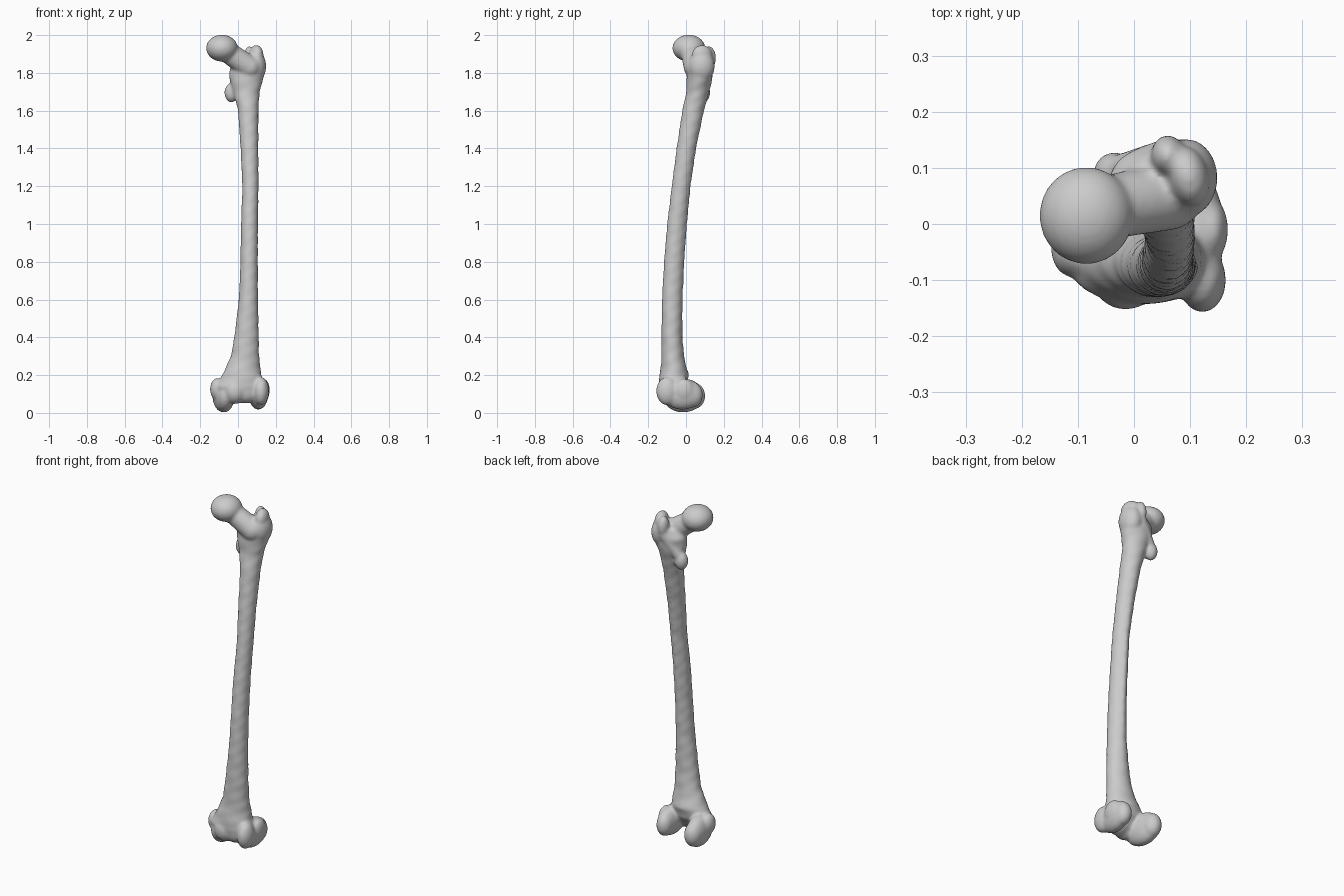
import bpy
import bmesh
from math import sin, cos, pi, exp, radians
from mathutils import Matrix, Vector, Euler

default_cube = bpy.data.objects.get("Cube")
if default_cube:
    bpy.data.objects.remove(default_cube, do_unlink=True)

bm = bmesh.new()


def lump(center, radii, turn=0, tilt=0):
    """Ellipsoid mass, turned about z and tilted about y (degrees)."""
    rotation = Euler((0, radians(tilt), radians(turn)))
    matrix = Matrix.LocRotScale(Vector(center), rotation, Vector(radii))
    bmesh.ops.create_uvsphere(bm, u_segments=32, v_segments=20, radius=1, matrix=matrix)


def bridge(start, end, start_radius, end_radius, steps=9):
    """Tapered rounded bar made of overlapping balls."""
    for i in range(steps):
        t = i / (steps - 1)
        radius = start_radius + (end_radius - start_radius) * t
        lump(Vector(start).lerp(Vector(end), t), (radius, radius, radius))


def section_at(sections, z):
    """Interpolate the extents (left, right, front, back) at height z."""
    for low, high in zip(sections, sections[1:]):
        if z <= high[0]:
            t = (z - low[0]) / (high[0] - low[0])
            return [a + (b - a) * t for a, b in zip(low[1:], high[1:])]
    return sections[-1][1:]


def shaft(sections, rings=150, sides=40):
    """Bowed loft with a ridge along the back and a slightly uneven surface."""
    bottom, top = sections[0][0], sections[-1][0]
    loops = []
    for i in range(rings):
        z = bottom + (top - bottom) * i / (rings - 1)
        x_min, x_max, y_min, y_max = section_at(sections, z)
        ridge = 0.14 * exp(-((z - 1) / 0.45) ** 2)
        loop = []
        for j in range(sides):
            a = 2 * pi * j / sides
            back = exp(-((a - pi / 2) / 0.35) ** 2)
            uneven = sin(z * 53 + 2 * a) + sin(z * 91 - 3 * a)
            r = 1 + ridge * (back - 0.4 * max(sin(a), 0)) + 0.012 * uneven
            x = (x_min + x_max) / 2 + (x_max - x_min) / 2 * r * cos(a)
            y = (y_min + y_max) / 2 + (y_max - y_min) / 2 * r * sin(a)
            loop.append(bm.verts.new((x, y, z)))
        loops.append(loop)
    for lower, upper in zip(loops, loops[1:]):
        for j in range(sides):
            k = (j + 1) % sides
            bm.faces.new((lower[j], lower[k], upper[k], upper[j]))
    bm.faces.new(list(reversed(loops[0])))
    bm.faces.new(loops[-1])


# Shaft: height, left, right, front and back extents
shaft([
    (.08, -.09, .13, -.13, -.04),
    (.14, -.115, .145, -.145, 0),
    (.2, -.085, .125, -.14, .015),
    (.25, -.06, .117, -.133, 0),
    (.3, -.038, .112, -.13, -.01),
    (.4, -.02, .11, -.13, -.02),
    (.6, .004, .106, -.127, -.02),
    (.8, .013, .105, -.117, -.012),
    (1, .016, .106, -.1, .002),
    (1.2, .023, .109, -.076, .022),
    (1.4, .013, .108, -.05, .052),
    (1.6, 0, .108, -.02, .095),
    (1.7, -.025, .114, .002, .122),
    (1.76, -.045, .133, .004, .138),
    (1.82, -.045, .142, .004, .142),
    (1.87, -.01, .135, .012, .13),
])

# Ball head and neck
lump((-.085, .015, 1.931), (.084, .087, .071))
bridge((-.07, .025, 1.92), (.06, .05, 1.83), .056, .062)

# Greater trochanter: outer mass, raised tip and rear hook
lump((.093, .082, 1.835), (.056, .07, .085))
lump((.097, .085, 1.895), (.036, .055, .053), turn=15)
lump((.06, .122, 1.88), (.03, .037, .062))

# Rear crest running down to the lesser trochanter
bridge((.06, .115, 1.84), (-.025, .095, 1.72), .038, .03)
lump((-.035, .092, 1.695), (.037, .036, .052))

# Knee end: inner condyle, outer condyle
lump((-.076, -.015, .092), (.058, .112, .09), turn=8)
lump((.108, -.02, .1), (.052, .108, .083), turn=-4)

# Rounded rear lobes of the condyles
lump((-.082, .042, .09), (.05, .06, .07))
lump((.108, .035, .095), (.045, .055, .066))

# Front groove shoulders and the bridge between them
lump((-.015, -.095, .115), (.06, .058, .068))
lump((.122, -.1, .115), (.042, .058, .075))
lump((.04, -.085, .115), (.08, .052, .065))

# Side knobs
lump((-.11, -.045, .125), (.038, .05, .06))
lump((.138, -.01, .12), (.03, .055, .06))

bmesh.ops.recalc_face_normals(bm, faces=bm.faces)
mesh = bpy.data.meshes.new("thigh_bone")
bm.to_mesh(mesh)
bm.free()
bone = bpy.data.objects.new("thigh_bone", mesh)
bpy.context.collection.objects.link(bone)

# Fuse all masses into one soft surface
fuse = bone.modifiers.new("fuse", "REMESH")
fuse.mode = "VOXEL"
fuse.voxel_size = 0.007
fuse.use_smooth_shade = True
soften = bone.modifiers.new("soften", "SMOOTH")
soften.factor = 0.5
soften.iterations = 12

bpy.context.view_layer.objects.active = bone
bone.select_set(True)
for name in ("fuse", "soften"):
    bpy.ops.object.modifier_apply(modifier=name)
bpy.ops.object.shade_smooth()

# Plain grey
grey = bpy.data.materials.new("light_grey")
grey.use_nodes = True
color = (0.6, 0.6, 0.6, 1)
grey.diffuse_color = color
grey.node_tree.nodes["Principled BSDF"].inputs["Base Color"].default_value = color
bone.data.materials.clear()
bone.data.materials.append(grey)
